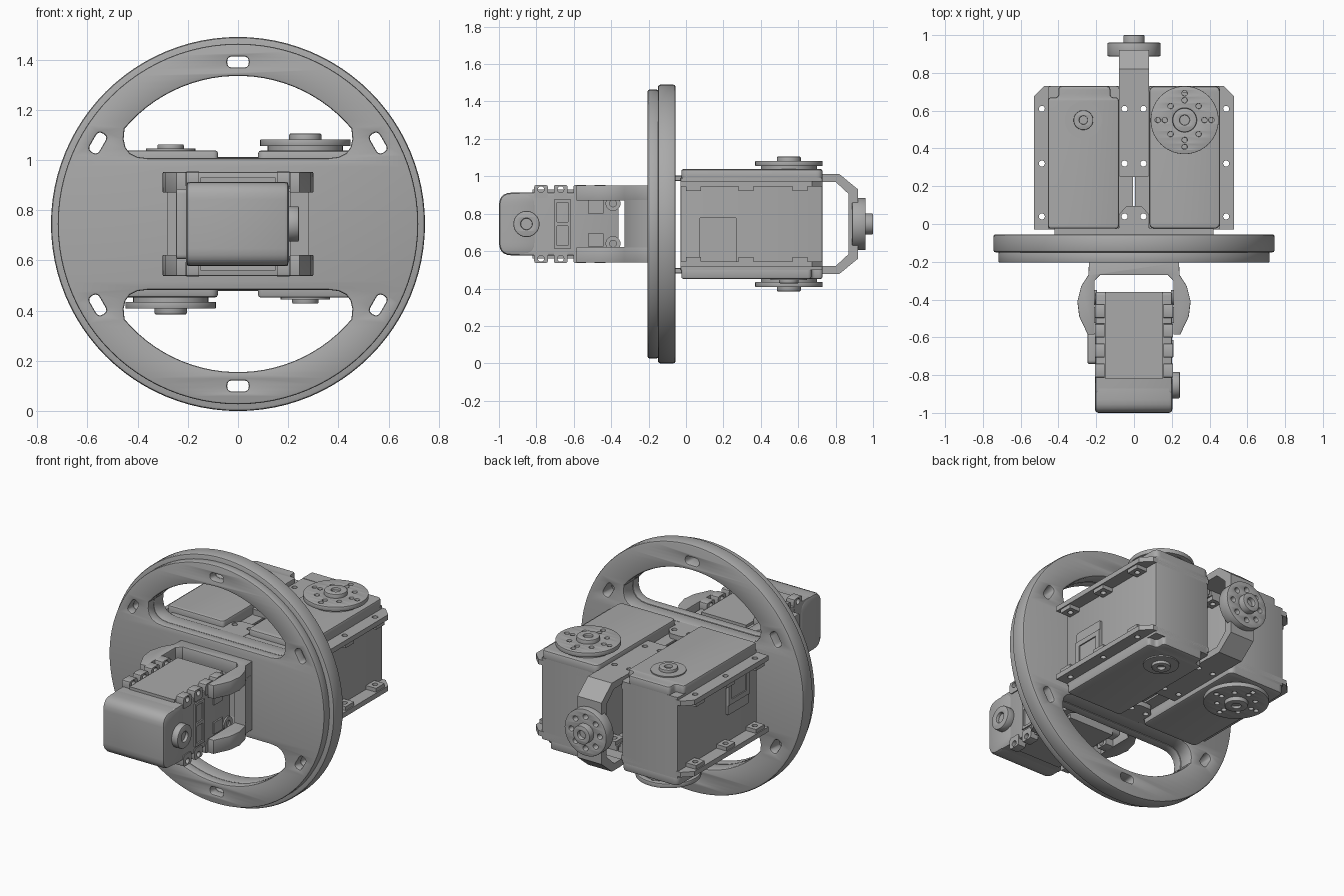
import bpy, bmesh
from math import sin, cos, pi, radians
from mathutils import Matrix, Vector

cube = bpy.data.objects.get("Cube")
if cube:
    bpy.data.objects.remove(cube, do_unlink=True)

grey = bpy.data.materials.new("machine grey")
grey.use_nodes = True
tone = (0.4, 0.4, 0.4, 1)
grey.diffuse_color = tone
grey.node_tree.nodes["Principled BSDF"].inputs["Base Color"].default_value = tone

MID = 0.745  # height of the wheel axis
FRAMES = {
    "X": Matrix(((0, 0, 1), (1, 0, 0), (0, 1, 0))),
    "Y": Matrix(((1, 0, 0), (0, 0, -1), (0, 1, 0))),
    "Z": Matrix.Identity(3),
}


# Outline helpers
def circle(x, y, r, n=40):
    return [(x + r * cos(2 * pi * i / n), y + r * sin(2 * pi * i / n)) for i in range(n)]


def fillet(points, r, steps=5):
    out = []
    for i, p in enumerate(points):
        p, a, b = Vector(p), Vector(points[i - 1]), Vector(points[(i + 1) % len(points)])
        s, e = p + (a - p).normalized() * r, p + (b - p).normalized() * r
        for k in range(steps + 1):
            t = k / steps
            out.append(tuple(s * (1 - t) ** 2 + p * 2 * t * (1 - t) + e * t * t))
    return out


def rect(x0, x1, y0, y1, r=0.0, steps=5):
    pts = [(x0, y0), (x1, y0), (x1, y1), (x0, y1)]
    return fillet(pts, r, steps) if r else pts


def hole_ring(x, y, r, size, count):
    return [circle(x + r * cos(2 * pi * i / count), y + r * sin(2 * pi * i / count), size, 14)
            for i in range(count)]


# Solid plate from an outline and holes, running from lo to hi on an axis
def plate(name, outlines, axis, lo, hi, bevel=0.0):
    cu = bpy.data.curves.new(name, "CURVE")
    cu.dimensions, cu.fill_mode = "2D", "BOTH"
    cu.extrude = (hi - lo) / 2 - bevel
    cu.bevel_depth, cu.offset, cu.bevel_resolution = bevel, -bevel, 1
    for pts in outlines:
        sp = cu.splines.new("POLY")
        sp.points.add(len(pts) - 1)
        for q, p in zip(sp.points, pts):
            q.co = (p[0], p[1], 0, 1)
        sp.use_cyclic_u = True
    tmp = bpy.data.objects.new(name, cu)
    bpy.context.collection.objects.link(tmp)
    dg = bpy.context.evaluated_depsgraph_get()
    me = bpy.data.meshes.new_from_object(tmp.evaluated_get(dg))
    bpy.data.objects.remove(tmp, do_unlink=True)
    bm = bmesh.new()
    bm.from_mesh(me)
    bmesh.ops.remove_doubles(bm, verts=bm.verts, dist=0.0002)
    shift = Vector([(lo + hi) / 2 if c == axis else 0 for c in "XYZ"])
    bm.transform(Matrix.Translation(shift) @ FRAMES[axis].to_4x4())
    bmesh.ops.recalc_face_normals(bm, faces=bm.faces)
    bm.to_mesh(me)
    bm.free()
    me.materials.clear()
    me.materials.append(grey)
    me.shade_smooth()
    me.set_sharp_from_angle(angle=radians(32))
    ob = bpy.data.objects.new(name, me)
    bpy.context.collection.objects.link(ob)
    return ob


# Wheel: two stepped discs sharing two windows and six slots
def window(sign):
    pts = [(0.59 * cos(radians(a)), 0.59 * sin(radians(a))) for a in range(40, 141, 4)]
    s, c, e = Vector(pts[-1]), Vector((-0.475, 0.263)), Vector((-0.36, 0.262))
    turn = [s * (1 - t) ** 2 + c * 2 * t * (1 - t) + e * t * t for t in (0.2, 0.4, 0.6, 0.8, 1)]
    pts += [tuple(p) for p in turn] + [(-p.x, p.y) for p in reversed(turn)]
    return [(x * sign, MID + y * sign) for x, y in pts]


def slot(angle):
    pts = []
    for x, y in rect(-0.043, 0.043, -0.022, 0.022, 0.021):
        v = Matrix.Rotation(angle, 2) @ Vector((x, y + 0.645))
        pts.append((v.x, v.y + MID))
    return pts


cuts = [window(1), window(-1)] + [slot(i * pi / 3) for i in range(6)]
plate("wheel_front_disc", [circle(0, MID, 0.718, 96)] + cuts, "Y", -0.205, -0.148, 0.008)
plate("wheel_rear_disc", [circle(0, MID, 0.745, 96)] + cuts, "Y", -0.15, -0.055, 0.012)

# Large rear actuator, output horn on top
cx, hy = 0.268, 0.55
tabs = [(x, y) for x in (0.05, 0.488) for y in (0.04, 0.32, 0.61)]
parts = [
    plate("body", [rect(0.08, 0.456, -0.03, 0.73, 0.015, 2)], "Z", 0.5, 0.99),
    plate("output_cap", [rect(0.08, 0.456, -0.025, 0.73, 0.035)], "Z", 0.97, 1.038, 0.012),
    plate("horn_seat", [circle(cx, hy, 0.15)], "Z", 1.03, 1.058),
    plate("horn", [circle(cx, hy, 0.18, 56), circle(cx, hy, 0.064)]
          + hole_ring(cx, hy, 0.142, 0.014, 4) + hole_ring(cx, hy, 0.105, 0.014, 8),
          "Z", 1.055, 1.082, 0.003),
    plate("horn_hub", [circle(cx, hy, 0.064), circle(cx, hy, 0.026)], "Z", 1.05, 1.105, 0.005),
    plate("horn_screw", [circle(cx, hy, 0.027)], "Z", 1.05, 1.09),
    plate("idler_seat", [circle(cx, hy, 0.098)], "Z", 0.445, 0.46),
    plate("idler_hub", [circle(cx, hy, 0.052), circle(cx, hy, 0.022)], "Z", 0.428, 0.46, 0.004),
    plate("side_cover", [rect(0.07, 0.27, 0.53, 0.72), rect(0.1, 0.24, 0.56, 0.69)], "X", 0.45, 0.475),
    plate("side_panel", [rect(0.07, 0.27, 0.53, 0.78, 0.01)], "X", 0.45, 0.468),
]
# Idler cap with notched corners
notch = [(0.08, -0.025), (0.456, -0.025), (0.456, 0.67), (0.4, 0.67), (0.4, 0.73),
         (0.125, 0.73), (0.125, 0.67), (0.08, 0.67)]
parts.append(plate("idler_cap", [fillet(notch, 0.02, 4)], "Z", 0.452, 0.52, 0.01))
flange = [(0.006, -0.03), (0.53, -0.03), (0.53, 0.675), (0.475, 0.73), (0.08, 0.73), (0.08, 0.65), (0.006, 0.65)]
for label, lo, boss in (("upper", 0.945, 0.922), ("lower", 0.515, 0.545)):
    parts.append(plate(label + "_flange", [flange] + [circle(x, y, 0.016, 14) for x, y in tabs],
                       "Z", lo, lo + 0.03))
    for x, y in tabs:
        parts.append(plate(label + "_flange_boss", [rect(x - 0.035, x + 0.035, y - 0.04, y + 0.04),
                                                    circle(x, y, 0.016, 14)], "Z", boss, boss + 0.023))

# Second actuator: the first turned half a turn about the wheel axis
turn = Matrix.Translation((0, 0, MID)) @ Matrix.Rotation(pi, 4, "Y") @ Matrix.Translation((0, 0, -MID))
for ob in parts:
    base = ob.name
    twin = ob.copy()
    twin.data = ob.data.copy()
    twin.matrix_world = turn
    bpy.context.collection.objects.link(twin)
    ob.name, twin.name = "left_actuator_" + base, "right_actuator_" + base

# Straps and wheel mounts joining the actuators, above and below
for label, lo in (("upper", 0.974), ("lower", 0.48)):
    plate(label + "_strap", [rect(-0.08, 0.08, 0.25, 0.74, 0.01, 2)]
          + [circle(x, y, 0.016, 14) for x in (-0.05, 0.05) for y in (0.32, 0.61)], "Z", lo, lo + 0.036)
    plate(label + "_mount_tab", [fillet([(-0.08, -0.06), (0.08, -0.06), (0.08, 0.05), (0.04, 0.095),
                                         (-0.04, 0.095), (-0.08, 0.05)], 0.008, 2)]
          + [circle(x, 0.04, 0.016, 14) for x in (-0.05, 0.05)], "Z", lo, lo + 0.03)
    plate(label + "_mount_bar", [rect(-0.42, 0.42, -0.06, -0.02)], "Z", lo + 0.004, lo + 0.028)

# Rear yoke and its horn
half = [(0.73, 0.267), (0.82, 0.267), (0.92, 0.185)]
inner = [(0.87, 0.16), (0.8, 0.225), (0.73, 0.225)]
yoke = [(y, MID + z) for y, z in half] + [(y, MID - z) for y, z in reversed(half)]
yoke += [(y, MID - z) for y, z in reversed(inner)] + [(y, MID + z) for y, z in inner]
plate("rear_yoke", [yoke], "X", -0.08, 0.08)
plate("rear_horn", [circle(0, MID, 0.14, 48), circle(0, MID, 0.05)] + hole_ring(0, MID, 0.095, 0.015, 8),
      "Y", 0.888, 0.96, 0.005)
plate("rear_horn_hub", [circle(0, MID, 0.056), circle(0, MID, 0.025)], "Y", 0.9, 1.0, 0.005)
plate("rear_horn_screw", [circle(0, MID, 0.026)], "Y", 0.9, 0.975)


# Front bracket: U shape with bowed arms, open in the middle
def bracket(reach, bow):
    side = [(0.238, -0.2), (0.242, -0.27), (0.28, -0.33), (0.3, -0.41), (0.29, -0.49), (0.245, -0.585)][:reach]
    end = side[-1][1]
    half_u = side + [(0.208, end), (0.208, -0.3), (0.18, -0.27)]
    return half_u + [(-x, y) for x, y in reversed(half_u)]


plate("front_bracket_top", [bracket(6, 1)], "Z", 0.87, 0.952, 0.004)
plate("front_bracket_middle", [bracket(3, 1)], "Z", 0.62, 0.872)
plate("front_bracket_bottom", [bracket(6, 1)], "Z", 0.538, 0.622, 0.004)

# Front actuator body, rounded at its nose
plate("front_actuator_nose", [rect(-1.0, -0.8, 0.577, 0.913, 0.07)], "X", -0.207, 0.203, 0.018)
plate("front_actuator_body", [rect(-0.9, -0.36, 0.577, 0.913, 0.02)], "X", -0.203, 0.2, 0.006)
plate("front_actuator_hub", [circle(-0.853, MID, 0.07), circle(-0.853, MID, 0.03)], "X", 0.19, 0.243, 0.006)
plate("front_actuator_hub_screw", [circle(-0.853, MID, 0.031)], "X", 0.19, 0.225)
plate("front_actuator_connector", [rect(-0.74, -0.58, 0.605, 0.885, 0.02)], "X", -0.246, -0.19, 0.006)
plate("front_actuator_spine", [rect(-0.82, -0.36, 0.56, 0.93)], "X", -0.15, 0.15)
for side, s in (("left", 1), ("right", -1)):
    lo, hi = sorted((s * 0.155, s * 0.206))
    for z, d in ((0.93, 1), (0.56, -1)):
        for y in (-0.775, -0.67, -0.565, -0.46):
            zs = sorted((z + d * 0.024, z - d * 0.045))
            plate(side + "_mount_lug", [rect(y - 0.037, y + 0.037, *zs, 0.012, 2), circle(y, z, 0.017, 14)],
                  "X", lo, hi)
    # Raised side details
    lo, hi = sorted((s * 0.195, s * 0.209))
    for z in (0.66, 0.835):
        plate(side + "_side_pad", [rect(-0.525, -0.44, z - 0.035, z + 0.035)], "X", lo, hi)
        plate(side + "_side_screw", [circle(-0.39, z + (0.02 if z > MID else -0.02), 0.04),
                                     circle(-0.39, z + (0.02 if z > MID else -0.02), 0.018)], "X", lo, hi)
    plate(side + "_side_frame", [rect(-0.705, -0.615, 0.615, 0.875), rect(-0.69, -0.63, 0.63, 0.735),
                                 rect(-0.69, -0.63, 0.755, 0.86)], "X", lo, hi)
